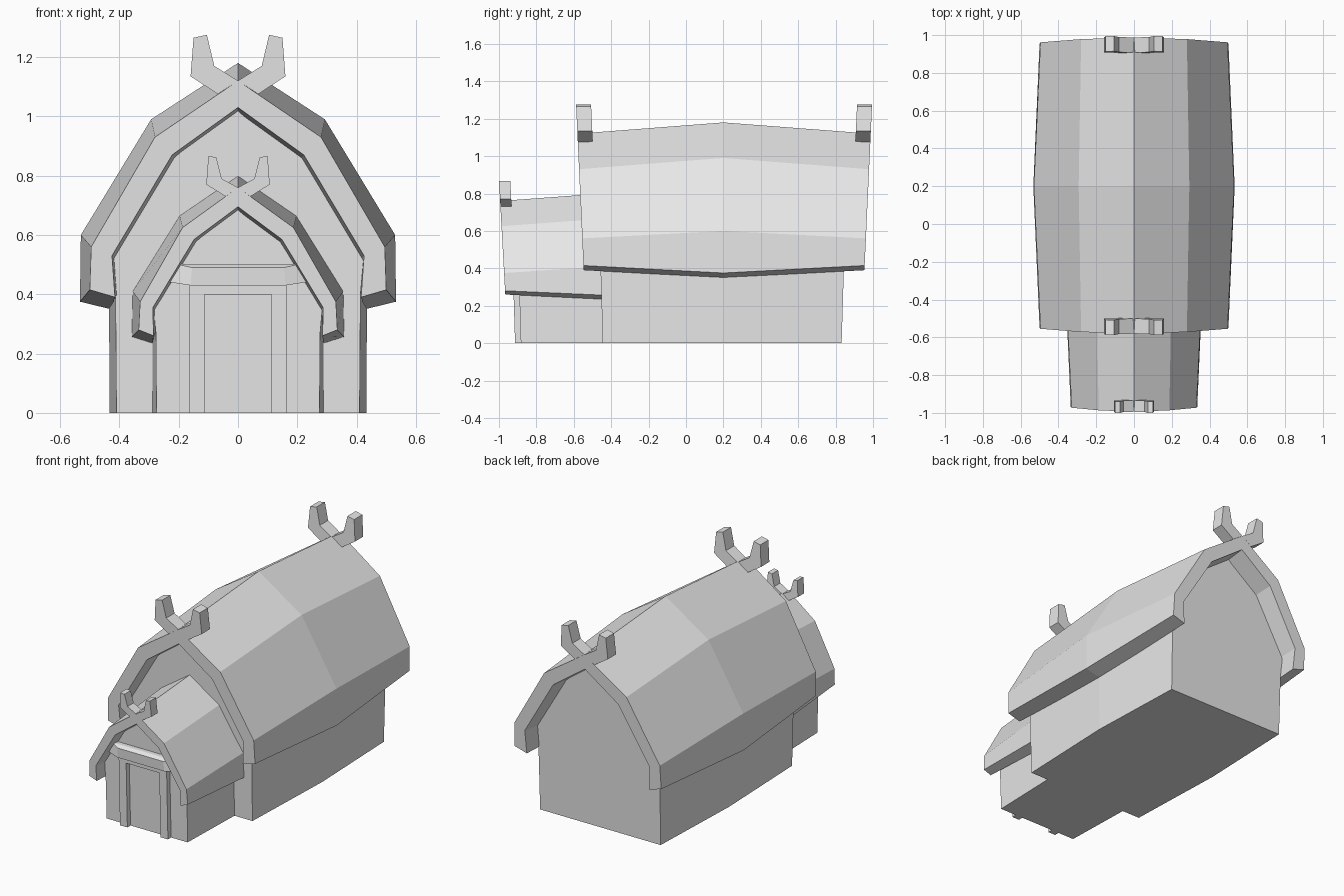
import bpy
import bmesh

cube = bpy.data.objects.get("Cube")
if cube:
    bpy.data.objects.remove(cube, do_unlink=True)

# Single plain grey for the whole building
grey = bpy.data.materials.new("plain_grey")
grey.use_nodes = True
colour = (0.8, 0.8, 0.8, 1)
grey.diffuse_color = colour
grey.node_tree.nodes["Principled BSDF"].inputs["Base Color"].default_value = colour


def mirror(half):
    """Right half, bottom to ridge, continued down the left side."""
    return half + [(-x, z) for x, z in reversed(half) if x > 0]


def lean(base, slope):
    """Plane whose y changes with height."""
    return lambda z: base + slope * z


def loft(name, sections):
    """Skin closed (outline, plane) sections and cap both ends."""
    bm = bmesh.new()
    rings = [[bm.verts.new((x, plane(z), z)) for x, z in outline]
             for outline, plane in sections]
    n = len(rings[0])
    for a, b in zip(rings, rings[1:]):
        for i in range(n):
            j = (i + 1) % n
            bm.faces.new((a[i], a[j], b[j], b[i]))
    bm.faces.new(rings[0])
    bm.faces.new(rings[-1])
    bmesh.ops.recalc_face_normals(bm, faces=bm.faces)
    mesh = bpy.data.meshes.new(name)
    bm.to_mesh(mesh)
    bm.free()
    mesh.materials.append(grey)
    obj = bpy.data.objects.new(name, mesh)
    bpy.context.collection.objects.link(obj)
    return obj


def shell(outer, inner):
    """Thick arch outline from outer and inner halves."""
    return mirror(outer) + mirror(inner)[::-1]


def horns(name, half, front, back):
    """Pair of crossed beam ends above a gable."""
    for side, s in (("left", 1), ("right", -1)):
        outline = [(s * x, z) for x, z in half]
        loft(f"{side}_{name}", [(outline, front), (outline, back)])


# Main roof, swelling towards the middle
roof_end = shell([(0.5, 0.415), (0.495, 0.56), (0.28, 0.93), (0, 1.12)],
                 [(0.415, 0.39), (0.425, 0.53), (0.222, 0.87), (0, 1.03)])
roof_mid = shell([(0.533, 0.375), (0.53, 0.6), (0.293, 0.99), (0, 1.18)],
                 [(0.43, 0.35), (0.37, 0.46), (0.17, 0.79), (0, 0.94)])
front_edge, back_edge = lean(-0.529, -0.046), lean(0.936, 0.046)
middle = lean(0.2, 0)
loft("main_roof", [(roof_end, front_edge), (roof_mid, middle),
                   (roof_end, back_edge)])

# Main walls with gables
wall_end = mirror([(0.41, 0), (0.413, 0.4), (0.425, 0.535),
                   (0.225, 0.875), (0, 1.035)])
wall_mid = mirror([(0.433, 0), (0.435, 0.4), (0.445, 0.57),
                   (0.24, 0.92), (0, 1.08)])
loft("main_walls", [(wall_end, lean(-0.445, -0.03)), (wall_mid, middle),
                    (wall_end, lean(0.832, 0.03))])

# Crossed beam ends on both main gables
main_horn = [(0, 1.12), (0.08, 1.17), (0.105, 1.275),
             (0.15, 1.265), (0.16, 1.135), (0.068, 1.075)]
horns("front_horn", main_horn, front_edge, lean(-0.449, -0.046))
horns("back_horn", main_horn, lean(0.856, 0.046), back_edge)

# Porch roof
porch_front = shell([(0.335, 0.28), (0.33, 0.375), (0.187, 0.625), (0, 0.76)],
                    [(0.285, 0.26), (0.287, 0.355), (0.148, 0.585), (0, 0.695)])
porch_back = shell([(0.358, 0.257), (0.355, 0.41), (0.197, 0.665), (0, 0.8)],
                   [(0.288, 0.235), (0.25, 0.315), (0.11, 0.535), (0, 0.63)])
porch_edge = lean(-0.952, -0.055)
loft("porch_roof", [(porch_front, porch_edge), (porch_back, lean(-0.45, 0))])

# Porch walls
loft("porch_walls", [
    (mirror([(0.275, 0), (0.277, 0.27), (0.285, 0.36), (0.15, 0.59), (0, 0.7)]),
     lean(-0.883, -0.03)),
    (mirror([(0.288, 0), (0.29, 0.27), (0.3, 0.38), (0.16, 0.62), (0, 0.72)]),
     lean(-0.43, 0))])

# Crossed beam ends on the porch
horns("porch_horn", [(0, 0.76), (0.055, 0.79), (0.073, 0.862), (0.1, 0.866),
                     (0.107, 0.77), (0.042, 0.73)],
      porch_edge, lean(-0.892, -0.055))

# Door frame: two posts joined by a header
frame = mirror([(0.163, 0), (0.163, 0.44)]) + mirror([(0.113, 0), (0.113, 0.4)])[::-1]
loft("door_frame", [(frame, lean(-0.914, -0.03)), (frame, lean(-0.87, -0.03))])

# Canopy over the door, its ends bending back to the wall
bm = bmesh.new()
rings = []
for z, half, front, wide in ((0.43, 0.16, -0.945, 0.24), (0.49, 0.155, -0.948, 0.208)):
    plan = [(wide, -0.88), (wide, -0.925), (half, front)]
    rings.append([bm.verts.new((x, y, z + 0.012 * (abs(x) > half)))
                  for x, y in mirror(plan)])
low, high = rings
for i in range(len(low)):
    j = (i + 1) % len(low)
    bm.faces.new((low[i], low[j], high[j], high[i]))
for r in rings:
    bm.faces.new((r[1], r[2], r[3], r[4]))
    bm.faces.new((r[0], r[1], r[4], r[5]))
bmesh.ops.recalc_face_normals(bm, faces=bm.faces)
mesh = bpy.data.meshes.new("door_canopy")
bm.to_mesh(mesh)
bm.free()
mesh.materials.append(grey)
bpy.context.collection.objects.link(bpy.data.objects.new("door_canopy", mesh))
